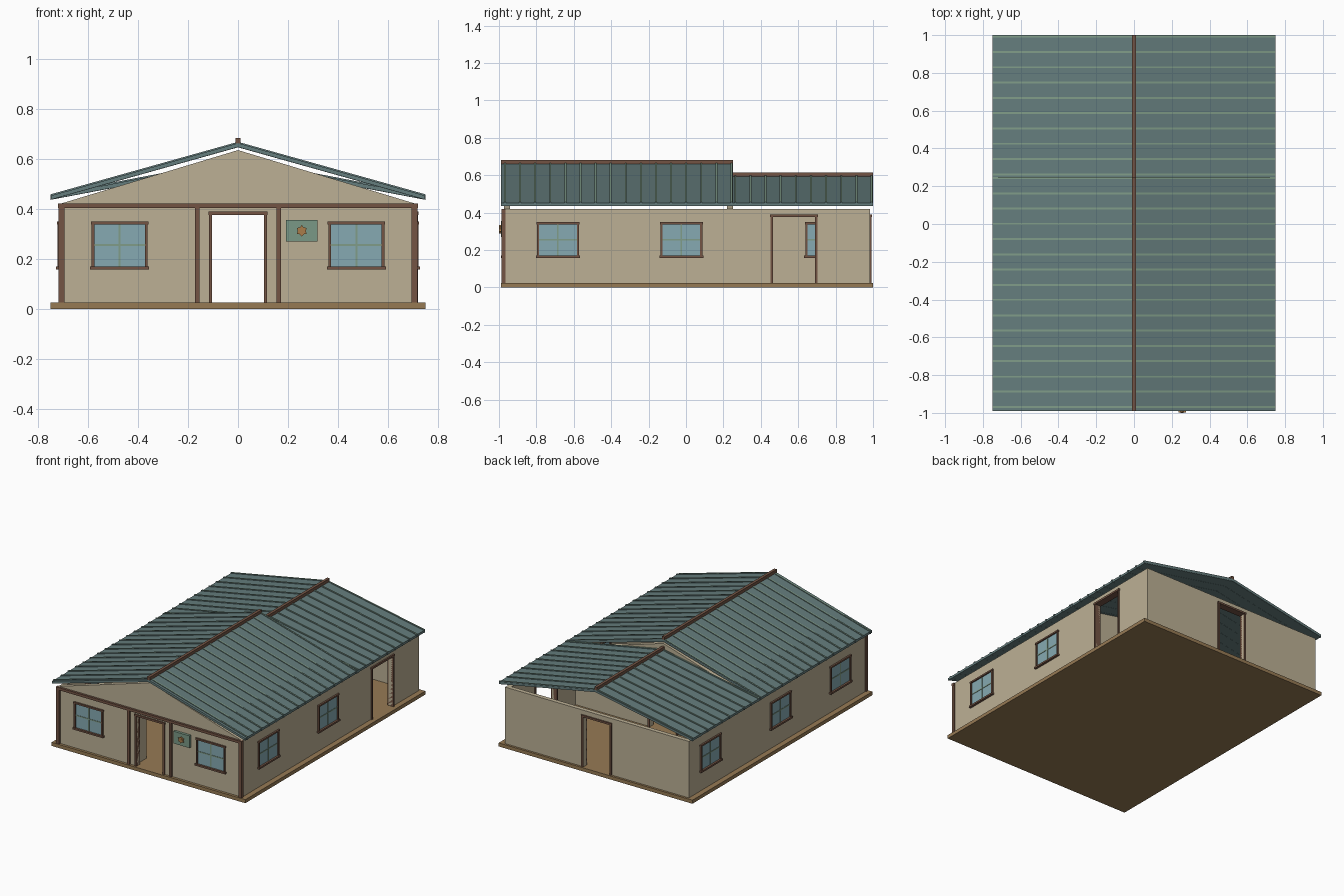
import bpy, bmesh, math

if "Cube" in bpy.data.objects:
    bpy.data.objects.remove(bpy.data.objects["Cube"])


def material(name, r, g, b):
    lin = [((c / 255 + 0.055) / 1.055) ** 2.4 for c in (r, g, b)]
    m = bpy.data.materials.new(name)
    m.diffuse_color = (*lin, 1)
    m.use_nodes = True
    m.node_tree.nodes["Principled BSDF"].inputs["Base Color"].default_value = m.diffuse_color
    return m


WALL = material("beige plaster", 188, 176, 149)
ROOF = material("slate teal roof", 101, 125, 125)
RIB = material("sage trim", 128, 156, 136)
WOOD = material("dark brown wood", 115, 84, 68)
FLOOR = material("tan floor", 150, 122, 84)
GLASS = material("blue glass", 134, 170, 178)
SIGN = material("green sign", 122, 153, 134)
BADGE = material("ochre badge", 170, 124, 74)


def finish(name, bm, mat):
    bmesh.ops.recalc_face_normals(bm, faces=bm.faces)
    me = bpy.data.meshes.new(name)
    bm.to_mesh(me)
    bm.free()
    me.materials.append(mat)
    ob = bpy.data.objects.new(name, me)
    bpy.context.collection.objects.link(ob)
    return ob


def add_prism(bm, pts, axis, a, b):
    """Extrude a (u, z) outline along the x or y axis from a to b."""
    def place(u, t, z):
        return (u, t, z) if axis == "y" else (t, u, z)
    lo = [bm.verts.new(place(u, a, z)) for u, z in pts]
    hi = [bm.verts.new(place(u, b, z)) for u, z in pts]
    bm.faces.new(lo)
    bm.faces.new(hi[::-1])
    n = len(pts)
    for i in range(n):
        j = (i + 1) % n
        bm.faces.new((lo[i], lo[j], hi[j], hi[i]))


def prisms(name, items, mat):
    bm = bmesh.new()
    for it in items:
        add_prism(bm, *it)
    return finish(name, bm, mat)


def rect(u0, u1, z0, z1):
    return [(u0, z0), (u1, z0), (u1, z1), (u0, z1)]


BASE, TOP, PEAK, DOOR = 0.025, 0.42, 0.635, 0.378
WX, YF, YB, T = 0.712, -0.972, 0.985, 0.03
DW = 0.103


def wall_outline(u0, u1, door=None, peak=None):
    pts = [(u0, BASE)]
    if door:
        pts += [(door[0], BASE), (door[0], DOOR), (door[1], DOOR), (door[1], BASE)]
    pts += [(u1, BASE), (u1, TOP)]
    if peak:
        pts.append(((u0 + u1) / 2, peak))
    return pts + [(u0, TOP)]


# Floor slab
prisms("floor_slab", [(rect(-0.75, 0.75, 0, BASE), "y", -0.99, 1.0)], FLOOR)

# Walls with doorways
prisms("front_wall", [(wall_outline(-WX, WX, (-DW, DW), PEAK), "y", YF, YF + T)], WALL)
prisms("cross_wall", [(wall_outline(-WX, WX, (-DW, DW), PEAK), "y", 0.22, 0.25)], WALL)
prisms("back_wall", [(wall_outline(-WX, WX, (-DW, DW)), "y", YB - T, YB)], WALL)
for side, s in (("left", -1), ("right", 1)):
    a, b = s * (WX - T), s * WX
    prisms(side + "_main_wall", [(wall_outline(YF + T, 0.22), "x", a, b)], WALL)
    door = (0.465, 0.69) if s > 0 else None
    prisms(side + "_rear_wall", [(wall_outline(0.25, YB - T, door), "x", a, b)], WALL)
    # short entry return wall behind the front door
    prisms(side + "_entry_return",
           [(rect(*sorted((s * 0.12, s * 0.145)), BASE, TOP), "y", YF + T, YF + 0.13)], WALL)


# Door frames, standing proud of both wall faces
def door_frame(name, axis, u0, u1, a, b):
    w, d = 0.013, 0.008
    prisms(name, [(rect(u0 - w, u0, BASE, DOOR), axis, a - d, b + d),
                  (rect(u1, u1 + w, BASE, DOOR), axis, a - d, b + d),
                  (rect(u0 - w - 0.002, u1 + w + 0.002, DOOR - 0.002, DOOR + 0.011),
                   axis, a - d - 0.002, b + d + 0.002)], WOOD)


door_frame("front_door_frame", "y", -DW, DW, YF, YF + T)
door_frame("cross_door_frame", "y", -DW, DW, 0.22, 0.25)
door_frame("back_door_frame", "y", -DW, DW, YB - T, YB)
door_frame("side_door_frame", "x", 0.465, 0.69, WX - T, WX)


# Windows: glass, muntins, casing, lintel and sill
def window(name, axis, c, a, b):
    h, z0, z1 = 0.104, 0.17, 0.34
    zm = (z0 + z1) / 2
    prisms(name + "_glass", [(rect(c - h, c + h, z0, z1), axis, a - 0.002, b + 0.002)], GLASS)
    prisms(name + "_muntins",
           [(rect(c - 0.004, c + 0.004, z0, z1), axis, a - 0.005, b + 0.005),
            (rect(c - h, c + h, zm - 0.004, zm + 0.004), axis, a - 0.0045, b + 0.0045)], RIB)
    prisms(name + "_frame",
           [(rect(c - h - 0.008, c - h + 0.003, z0, z1), axis, a - 0.01, b + 0.01),
            (rect(c + h - 0.003, c + h + 0.008, z0, z1), axis, a - 0.01, b + 0.01),
            (rect(c - h - 0.011, c + h + 0.011, z1 - 0.002, z1 + 0.009), axis, a - 0.012, b + 0.012),
            (rect(c - h - 0.014, c + h + 0.014, z0 - 0.012, z0), axis, a - 0.016, b + 0.016)], WOOD)


for side, s in (("left", -1), ("right", 1)):
    a, b = sorted((s * (WX - T), s * WX))
    window("front_%s_window" % side, "y", s * 0.473, YF, YF + T)
    window(side + "_window_1", "x", -0.685, a, b)
    window(side + "_window_2", "x", -0.025, a, b)
    if s < 0:
        window(side + "_window_3", "x", 0.75, a, b)

# Front timber posts and beam
posts = []
for s in (-1, 1):
    posts.append((rect(*sorted((s * 0.694, s * 0.718)), BASE, TOP), "y", -0.986, -0.964))
    posts.append((rect(*sorted((s * 0.153, s * 0.172)), BASE, 0.404), "y", -0.984, -0.964))
prisms("front_posts", posts, WOOD)
prisms("front_beam", [(rect(-0.719, 0.719, 0.403, 0.421), "y", -0.987, -0.965)], WOOD)


# Ribbed gable roofs with ridge caps
def chevron(half, eave, peak, low, high):
    return [(-half, eave + low), (0, peak + low), (half, eave + low),
            (half, eave + high), (0, peak + high), (-half, eave + high)]


def roof(name, peak, y0, y1, first, last, count):
    eave = 0.437
    prisms(name + "_panels", [(chevron(0.748, eave, peak, 0, 0.016), "y", y0, y1)], ROOF)
    ribs = []
    for i in range(count):
        y = first + (last - first) * i / (count - 1)
        ribs.append((chevron(0.75, eave, peak, -0.001, 0.021), "y", y - 0.005, y + 0.005))
    prisms(name + "_ribs", ribs, RIB).data.materials.append(ROOF)
    # only the top of each rib is sage; its ends and flanks match the roof
    for p in bpy.data.objects[name + "_ribs"].data.polygons:
        p.material_index = 0 if p.normal.z > 0.5 else 1
    prisms(name + "_ridge_cap", [(rect(-0.01, 0.01, peak + 0.014, peak + 0.036), "y", y0, y1)], WOOD)


roof("main_roof", 0.647, -0.99, 0.25, -0.968, 0.243, 16)
roof("rear_roof", 0.580, 0.25, 1.0, 0.263, 0.992, 10)

# Wall sign with a star badge
prisms("sign_board", [(rect(0.192, 0.317, 0.27, 0.355), "y", -0.99, YF)], SIGN)
star = []
for i in range(12):
    r = 0.023 if i % 2 == 0 else 0.016
    t = math.pi / 2 + i * math.pi / 6
    star.append((0.255 + r * math.cos(t), 0.312 + r * math.sin(t)))
prisms("sign_badge", [(star, "y", -0.999, -0.989)], BADGE)
hexagon = [(0.255 + 0.008 * math.cos(i * math.pi / 3), 0.312 + 0.008 * math.sin(i * math.pi / 3))
           for i in range(6)]
prisms("sign_badge_center", [(hexagon, "y", -1.0, -0.998)], BADGE)
